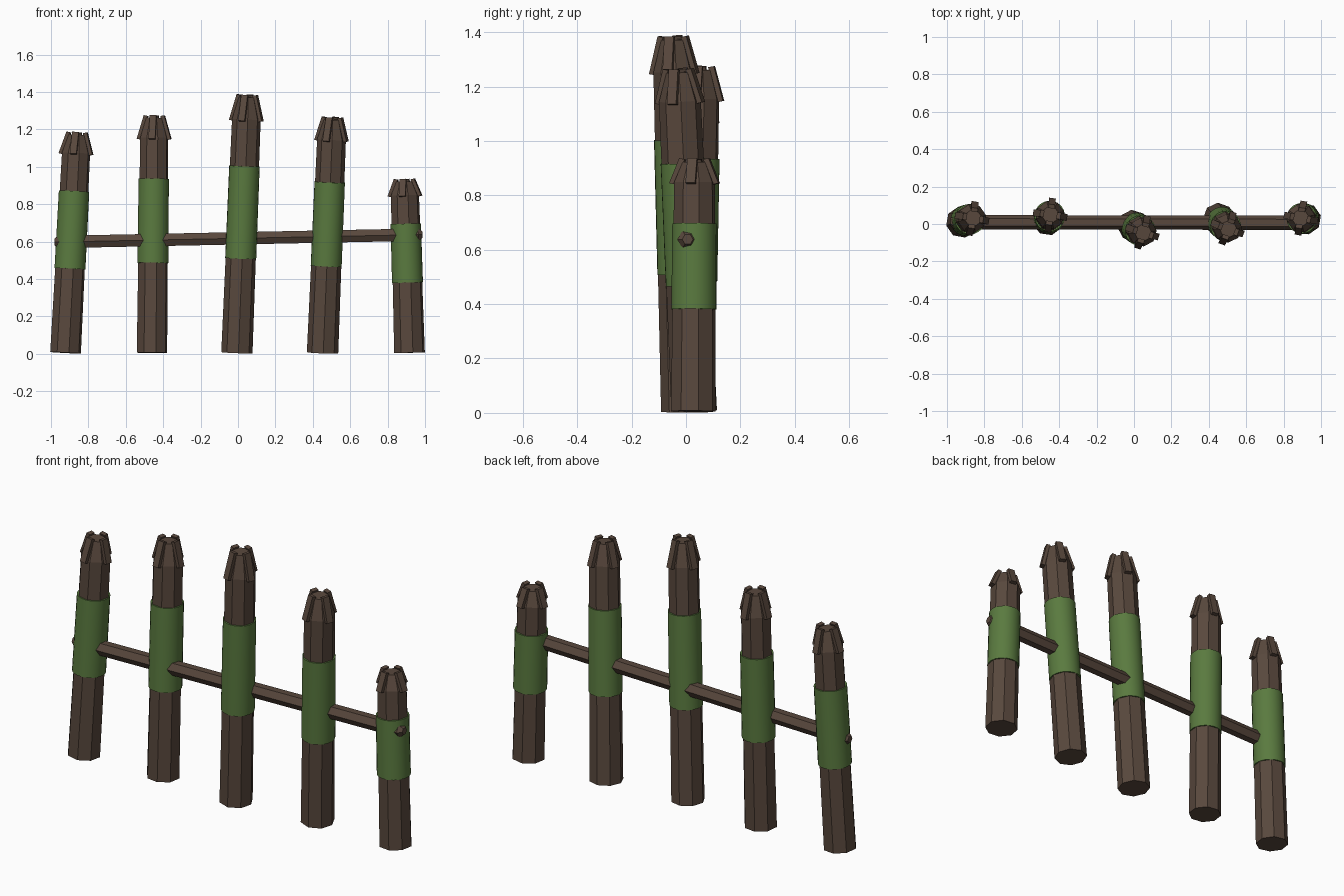
import bpy
import bmesh
import math
from mathutils import Vector, Matrix

if "Cube" in bpy.data.objects:
    bpy.data.objects.remove(bpy.data.objects["Cube"])


def material(name, colour):
    m = bpy.data.materials.new(name)
    m.use_nodes = True
    m.diffuse_color = colour
    m.node_tree.nodes["Principled BSDF"].inputs["Base Color"].default_value = colour
    return m


brown = material("brown wood", (0.098, 0.064, 0.046, 1))
green = material("green band", (0.102, 0.195, 0.050, 1))


def turned(name, profile, sides, mat, matrix, phase=0.0, smooth=False):
    """Closed solid from (radius, height) rings around the local z axis."""
    bm = bmesh.new()
    rings = []
    for r, z in profile:
        angles = [phase + math.tau * i / sides for i in range(sides)]
        rings.append([bm.verts.new((r * math.cos(a), r * math.sin(a), z)) for a in angles])
    for low, high in zip(rings, rings[1:]):
        for i in range(sides):
            j = (i + 1) % sides
            bm.faces.new((low[i], low[j], high[j], high[i])).smooth = smooth
    bm.faces.new(rings[0][::-1])
    bm.faces.new(rings[-1])
    return finish(name, bm, mat, matrix)


def finish(name, bm, mat, matrix):
    mesh = bpy.data.meshes.new(name)
    bm.to_mesh(mesh)
    bm.free()
    mesh.materials.append(mat)
    obj = bpy.data.objects.new(name, mesh)
    obj.matrix_world = matrix
    bpy.context.collection.objects.link(obj)
    return obj


def axis_frame(start, end, yaw=0.0):
    """Frame at start whose z axis points to end."""
    turn = Vector((0, 0, 1)).rotation_difference(end - start).to_matrix().to_4x4()
    return Matrix.Translation(start) @ turn @ Matrix.Rotation(yaw, 4, "Z")


def splints(name, length, matrix):
    """Four slanted wooden strips around the tapered tip."""
    bm = bmesh.new()
    half = 0.018
    low, high = length * 0.897, length
    section = [(0.072, low), (0.092, low + 0.004), (0.055, high), (0.034, high - 0.004)]
    for k in range(4):
        spin = Matrix.Rotation(k * math.pi / 2, 3, "Z")
        a, b = [[bm.verts.new(spin @ Vector((r, s, z))) for r, z in section]
                for s in (-half, half)]
        bm.faces.new(a)
        bm.faces.new(b[::-1])
        for i in range(4):
            j = (i + 1) % 4
            bm.faces.new((a[j], a[i], b[i], b[j]))
    bmesh.ops.recalc_face_normals(bm, faces=bm.faces)
    return finish(name, bm, brown, matrix)


# Posts: base x, y, top x, y, height, band bottom, band top, yaw in degrees
posts = [
    (-0.922, 0.010, -0.860, 0.032, 1.19, 0.45, 0.865, -10),
    (-0.460, 0.022, -0.447, 0.050, 1.28, 0.48, 0.93, -8),
    (-0.006, -0.008, 0.050, -0.047, 1.39, 0.505, 1.0, -17),
    (0.452, 0.030, 0.505, -0.028, 1.27, 0.465, 0.915, -20),
    (0.917, 0.027, 0.890, 0.032, 0.94, 0.375, 0.69, -10),
]
for n, (bx, by, tx, ty, top, low, high, yaw) in enumerate(posts, 1):
    start, end = Vector((bx, by, 0.006)), Vector((tx, ty, top - 0.004))
    length = (end - start).length
    frame = axis_frame(start, end, math.radians(yaw))
    shaft = [(0.084, 0), (0.077, length * 0.905), (0.045, length - 0.014)]
    turned(f"post_{n}", shaft, 8, brown, frame, math.pi / 8)
    turned(f"band_{n}", [(0.083, low), (0.0815, high)], 24, green, frame, smooth=True)
    splints(f"tip_strips_{n}", length, frame)

# Cross rail with chamfered ends
start, end = Vector((-0.982, 0.010, 0.598)), Vector((0.986, 0.006, 0.638))
length = (end - start).length
rail = [(0.02, 0), (0.038, 0.022), (0.038, length - 0.022), (0.02, length)]
turned("cross_rail", rail, 6, brown, axis_frame(start, end), math.pi / 2)
